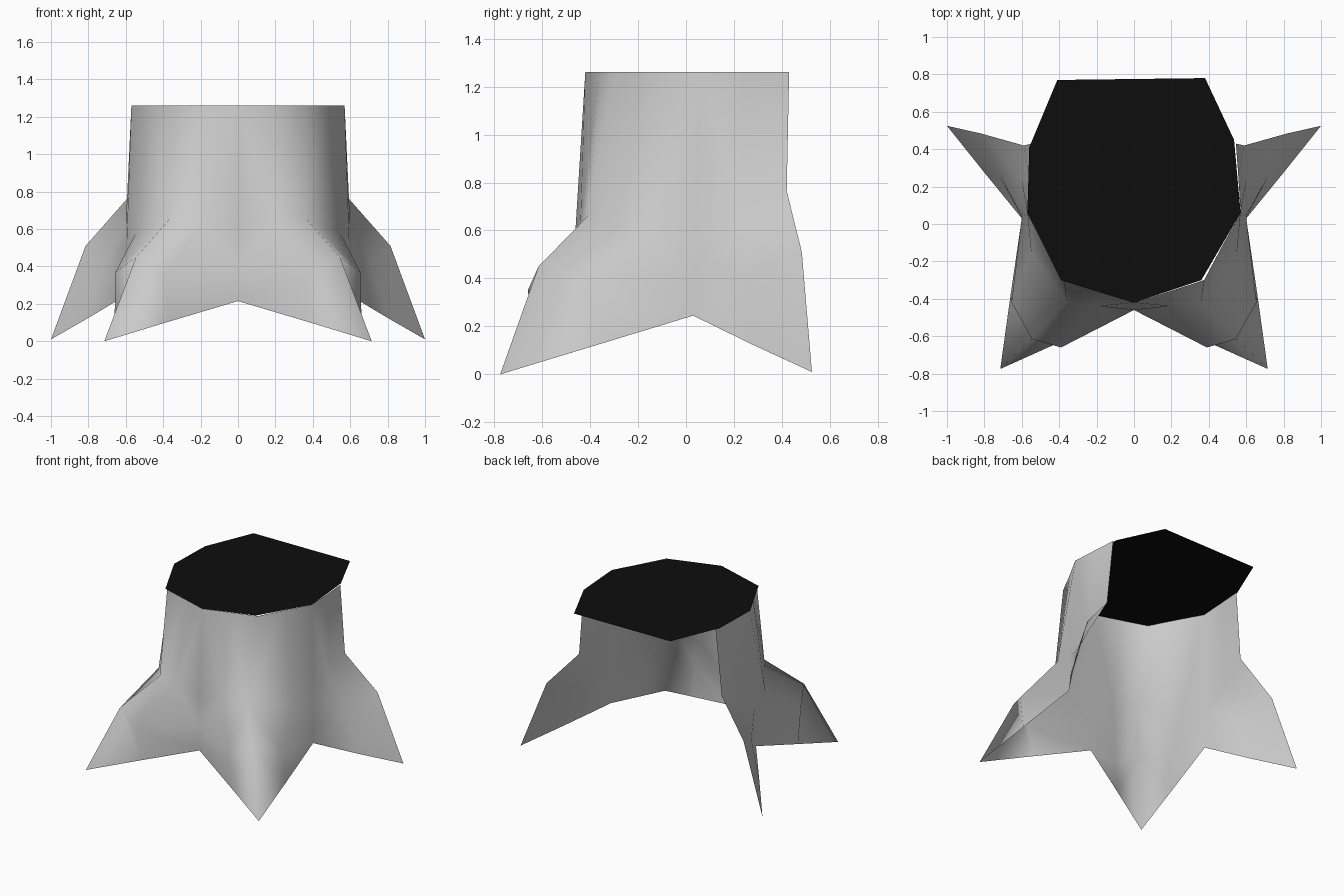
import bpy, bmesh

if "Cube" in bpy.data.objects:
    bpy.data.objects.remove(bpy.data.objects["Cube"])


def material(name, v):
    m = bpy.data.materials.new(name)
    m.diffuse_color = (v, v, v, 1)
    m.use_nodes = True
    m.node_tree.nodes["Principled BSDF"].inputs["Base Color"].default_value = m.diffuse_color
    return m


def make_object(name, bm, mat, smooth):
    mesh = bpy.data.meshes.new(name)
    bm.to_mesh(mesh)
    bm.free()
    for p in mesh.polygons:
        p.use_smooth = smooth
    mesh.materials.append(mat)
    ob = bpy.data.objects.new(name, mesh)
    bpy.context.collection.objects.link(ob)
    return ob


bark = material("light grey bark", 0.6)
black = material("black cut", 0.004)
TOP = 1.26

# Right half of the trunk: vertical columns from top to ground, back edge to front centre
columns = [
    [(.545, .43, TOP), (.59, .42, .765), (.815, .483, .51), (1.0, .525, .01)],      # back root edge
    [(.558, .25, TOP), (.60, .23, .62), (.715, .25, .41), (.80, .275, .125)],       # back root flank
    [(.57, .06, TOP), (.595, .04, .53), (.60, .035, .38), (.60, .03, .245)],        # side notch
    [(.47, -.12, TOP), (.55, -.15, .57), (.655, -.42, .37), (.66, -.38, .12)],      # front root outer flank
    [(.375, -.30, TOP), (.36, -.41, .66), (.545, -.615, .45), (.715, -.775, 0)],    # front root ridge
    [(.19, -.36, TOP), (.19, -.44, .63), (.39, -.66, .35), (.37, -.62, .105)],      # front root inner flank
    [(0, -.42, TOP), (0, -.46, .62), (0, -.46, .40), (0, -.455, .215)],             # front notch
]
# mirror to the left side, sharing the front column
columns += [[(-x, y, z) for x, y, z in c] for c in reversed(columns[:-1])]

bm = bmesh.new()
grid = [[bm.verts.new(p) for p in c] for c in columns]
for a, b in zip(grid, grid[1:]):
    for i in range(3):
        bm.faces.new((a[i], b[i], b[i + 1], a[i + 1]))
bm.normal_update()
# outward normals: the front face must look toward -y
if sum(f.normal.y * f.calc_area() for f in bm.faces) > 0:
    bmesh.ops.reverse_faces(bm, faces=bm.faces[:])
bmesh.ops.triangulate(bm, faces=bm.faces[:], quad_method='SHORT_EDGE')
make_object("stump_trunk", bm, bark, True)

# Flat cut top, reaching out past the open back
outline = [(-.41, .77), (-.56, .41), (-.57, .06), (-.39, -.30), (0, -.42),
           (.36, -.30), (.57, .06), (.535, .45), (.38, .78)]
bm = bmesh.new()
bm.faces.new([bm.verts.new((x, y, TOP)) for x, y in outline])
make_object("stump_top", bm, black, False)
